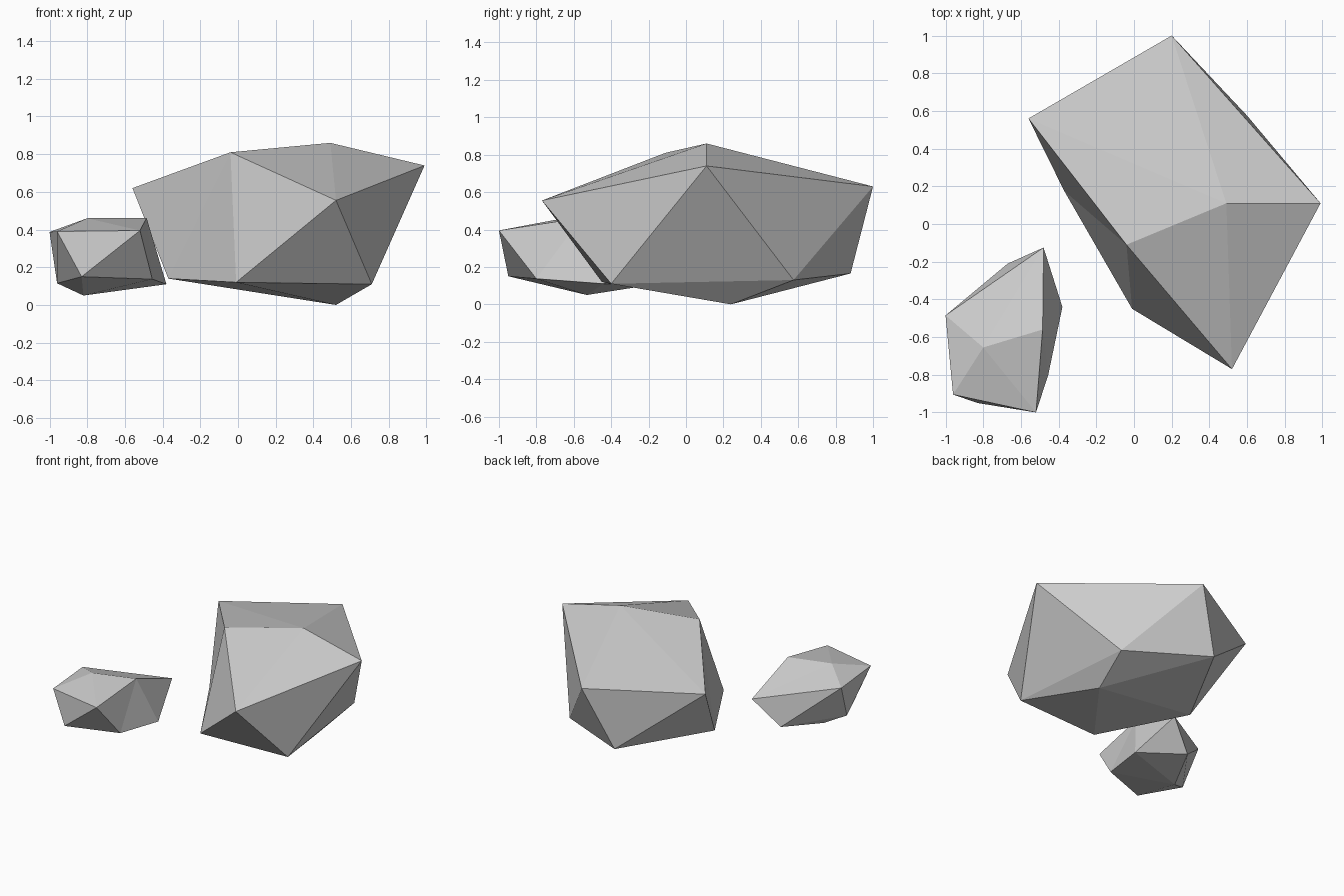
import bpy


def rock(name, bottom, lower, upper, top):
    """Twenty-sided boulder: two staggered rings of five capped by a point each."""
    verts = [bottom] + lower + upper + [top]
    faces = []
    for i in range(5):
        j = (i + 1) % 5
        a, b = 1 + i, 1 + j      # lower ring
        c, d = 6 + i, 6 + j      # upper ring
        faces += [(0, b, a), (a, b, c), (b, d, c), (c, d, 11)]
    mesh = bpy.data.meshes.new(name)
    mesh.from_pydata(verts, [], faces)
    mesh.update()
    obj = bpy.data.objects.new(name, mesh)
    bpy.context.collection.objects.link(obj)
    return obj


# Large boulder
rock("large_rock",
     bottom=(0.52, 0.24, 0.0),
     lower=[(-0.01, -0.45, 0.12), (0.71, -0.40, 0.11), (0.60, 0.575, 0.13),
            (0.0, 0.88, 0.165), (-0.37, 0.175, 0.14)],
     upper=[(0.52, -0.77, 0.555), (0.99, 0.11, 0.74), (0.20, 1.0, 0.63),
            (-0.56, 0.56, 0.62), (-0.04, -0.11, 0.81)],
     top=(0.49, 0.11, 0.86))

# Small boulder
rock("small_rock",
     bottom=(-0.82, -0.53, 0.05),
     lower=[(-0.83, -0.95, 0.15), (-0.455, -0.80, 0.137), (-0.38, -0.44, 0.11),
            (-0.67, -0.21, 0.10), (-0.96, -0.61, 0.115)],
     upper=[(-0.52, -1.0, 0.395), (-0.485, -0.56, 0.462), (-0.48, -0.125, 0.30),
            (-1.0, -0.485, 0.387), (-0.96, -0.905, 0.39)],
     top=(-0.80, -0.655, 0.46))
